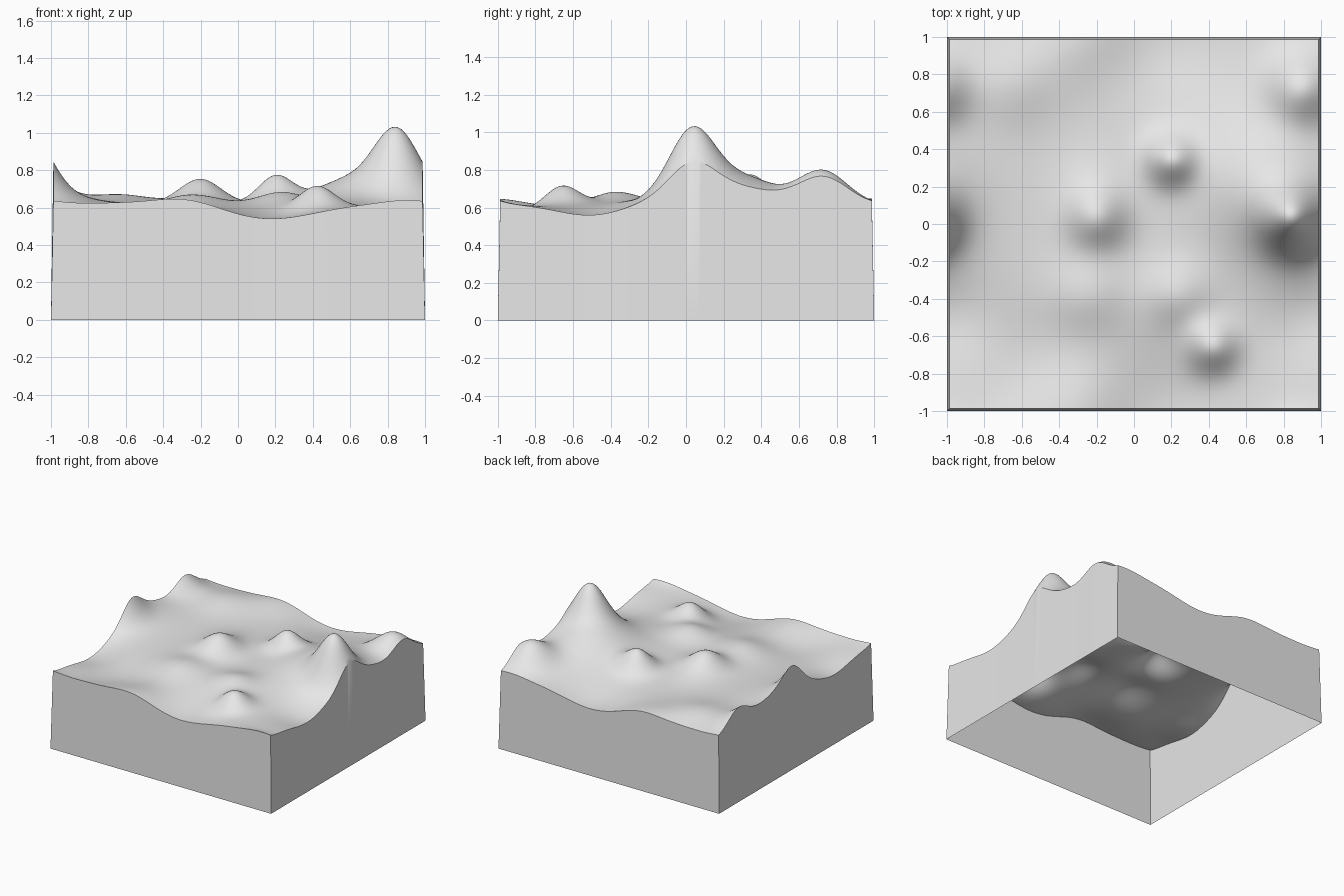
import bpy
import bmesh
import math

cube = bpy.data.objects.get("Cube")
if cube:
    bpy.data.objects.remove(cube, do_unlink=True)

TOP_HALF = 0.987    # half width of the ground surface
BASE_HALF = 1.0     # half width at the foot of the walls
PERIOD = 2 * TOP_HALF
GROUND = 0.62
CELLS = 120

# Hills and hollows: x, y, height, radius
HILLS = [
    (0.85, 0.03, 0.29, 0.165),    # main peak
    (0.72, 0.20, 0.17, 0.36),     # broad shoulder of the main peak
    (0.90, 0.73, 0.165, 0.18),    # back corner hill
    (0.20, 0.345, 0.14, 0.13),
    (-0.20, 0.03, 0.12, 0.155),
    (-0.22, 0.20, 0.03, 0.18),
    (0.42, -0.66, 0.115, 0.13),
    (0.23, -0.38, 0.065, 0.17),
    (-0.25, -0.38, 0.055, 0.2),
    (-0.65, 0.75, 0.05, 0.22),
    (-0.30, -0.985, 0.045, 0.25),
    (0.17, -0.985, -0.08, 0.35),  # hollows
    (-0.55, -0.70, -0.04, 0.3),
    (0.95, -0.50, -0.06, 0.25),
]


def wrap(d):
    """Shortest distance on a repeating tile."""
    return d - PERIOD * round(d / PERIOD)


def height(x, y):
    z = GROUND
    for hx, hy, amount, radius in HILLS:
        d2 = wrap(x - hx) ** 2 + wrap(y - hy) ** 2
        z += amount * math.exp(-d2 / radius ** 2)
    return z


# Ground surface
bm = bmesh.new()
bmesh.ops.create_grid(bm, x_segments=CELLS, y_segments=CELLS, size=TOP_HALF)
for v in bm.verts:
    v.co.z = height(v.co.x, v.co.y)

# Slightly flared walls, open underneath
rim = [e for e in bm.edges if e.is_boundary]
skirt = bmesh.ops.extrude_edge_only(bm, edges=rim)["geom"]
flare = BASE_HALF / TOP_HALF
for v in skirt:
    if isinstance(v, bmesh.types.BMVert):
        v.co = (v.co.x * flare, v.co.y * flare, 0)
bmesh.ops.recalc_face_normals(bm, faces=bm.faces)
bm.faces.ensure_lookup_table()
bm.normal_update()
if max(bm.faces, key=lambda f: f.calc_center_median().z).normal.z < 0:
    bmesh.ops.reverse_faces(bm, faces=bm.faces)

mesh = bpy.data.meshes.new("terrain_block")
bm.to_mesh(mesh)
bm.free()
terrain = bpy.data.objects.new("terrain_block", mesh)
bpy.context.collection.objects.link(terrain)

# Single grey colour
grey = bpy.data.materials.new("light_grey")
grey.use_nodes = True
colour = (0.8, 0.8, 0.8, 1)
grey.diffuse_color = colour
grey.node_tree.nodes["Principled BSDF"].inputs["Base Color"].default_value = colour
mesh.materials.append(grey)

# Smooth ground with crisp rim
bpy.ops.object.select_all(action="DESELECT")
terrain.select_set(True)
bpy.context.view_layer.objects.active = terrain
bpy.ops.object.shade_smooth_by_angle(angle=math.radians(30))
